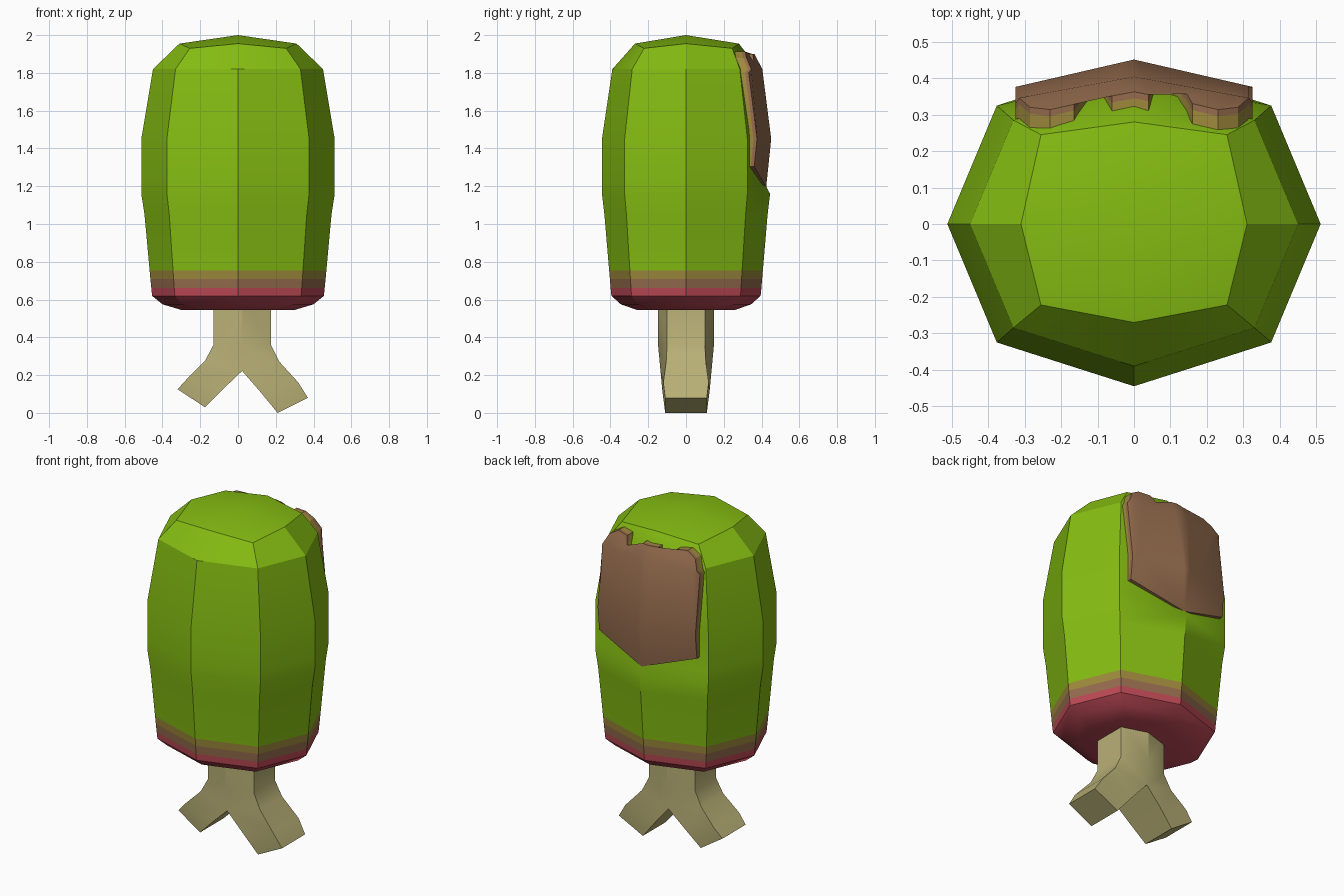
import bpy, bmesh, math
from mathutils import Vector

if "Cube" in bpy.data.objects:
    bpy.data.objects.remove(bpy.data.objects["Cube"])


def material(name, rgb):
    m = bpy.data.materials.new(name)
    m.diffuse_color = (*rgb, 1)
    m.use_nodes = True
    m.node_tree.nodes["Principled BSDF"].inputs["Base Color"].default_value = m.diffuse_color
    return m


green = material("green", (0.235, 0.51, 0.006))
olive = material("olive", (0.34, 0.25, 0.045))
brown = material("brown", (0.30, 0.15, 0.075))
red = material("red", (0.50, 0.065, 0.09))
wood = material("pale wood", (0.48, 0.43, 0.18))


def finish(bm, name, mats, normals=True):
    if normals:
        bmesh.ops.recalc_face_normals(bm, faces=bm.faces[:])
    me = bpy.data.meshes.new(name)
    bm.to_mesh(me)
    bm.free()
    ob = bpy.data.objects.new(name, me)
    bpy.context.collection.objects.link(ob)
    for m in mats:
        me.materials.append(m)
    bpy.ops.object.select_all(action='DESELECT')
    ob.select_set(True)
    bpy.context.view_layer.objects.active = ob
    bpy.ops.object.shade_smooth_by_angle(angle=math.radians(30))
    return ob


# Body: stacked eight-sided rings (z, x radius, y radius)
RINGS = [(0.545, 0.30, 0.26), (0.575, 0.40, 0.345), (0.62, 0.455, 0.395),
         (0.66, 0.459, 0.399), (0.71, 0.464, 0.403), (0.755, 0.468, 0.407),
         (1.05, 0.495, 0.432), (1.16, 0.512, 0.445), (1.22, 0.512, 0.445),
         (1.45, 0.512, 0.445), (1.82, 0.45, 0.39), (1.955, 0.31, 0.27)]
OCT = [(1, 0), (.735, .73), (0, 1), (-.735, .73),
       (-1, 0), (-.735, -.73), (0, -1), (.735, -.73)]
BACK_DENT = {1.22: 0.413, 1.45: 0.413, 1.82: 0.385, 1.955: 0.28}

bm = bmesh.new()
loops = []
for z, rx, ry in RINGS:
    ring = []
    for i, (cx, cy) in enumerate(OCT):
        x, y, h = cx * rx, cy * ry, z
        if i == 2:
            y = BACK_DENT.get(z, y)      # shallow hollow under the patch
        if z > 1.9 and i % 2:            # rounded corners of the top
            x, y, h = cx * 0.347, math.copysign(0.222 if cy < 0 else 0.245, cy), 1.93
        ring.append(bm.verts.new((x, y, h)))
    loops.append(ring)
for a, b in zip(loops, loops[1:]):
    for i in range(8):
        j = (i + 1) % 8
        bm.faces.new((a[i], a[j], b[j], b[i]))
bm.faces.new(loops[0][::-1])
tip = bm.verts.new((0, 0, 2.0))
for i in range(8):
    bm.faces.new((loops[-1][i], loops[-1][(i + 1) % 8], tip))
# Colour bands by height
for f in bm.faces:
    z = f.calc_center_median().z
    f.material_index = 3 if z < 0.66 else 2 if z < 0.71 else 1 if z < 0.755 else 0
finish(bm, "body", [green, olive, brown, red])


# Patch on the back: jagged outline (x, z) bent over the body
OUTLINE = [(0, 1.195), (0.325, 1.305), (0.325, 1.80), (0.285, 1.88), (0.23, 1.912),
           (0.16, 1.905), (0.145, 1.86), (0.10, 1.79), (0.06, 1.80), (0.04, 1.90),
           (-0.06, 1.90), (-0.105, 1.79), (-0.165, 1.905), (-0.23, 1.912),
           (-0.285, 1.88), (-0.325, 1.80), (-0.325, 1.305)]
CURVE = [(1.19, 0.424), (1.45, 0.451), (1.82, 0.404), (1.92, 0.352)]


def patch_y(x, z):
    for (z0, y0), (z1, y1) in zip(CURVE, CURVE[1:]):
        if z <= z1:
            break
    drop = 0.075 if z < 1.82 else 0.06
    return y0 + (y1 - y0) * (z - z0) / (z1 - z0) - drop * abs(x) / 0.325


bm = bmesh.new()
bm.faces.new([bm.verts.new((x, 0, z)) for x, z in OUTLINE])
bmesh.ops.triangulate(bm, faces=bm.faces[:])
for co, no in (((0, 0, 0), (1, 0, 0)), ((0, 0, 1.45), (0, 0, 1)), ((0, 0, 1.82), (0, 0, 1))):
    bmesh.ops.bisect_plane(bm, geom=bm.verts[:] + bm.edges[:] + bm.faces[:], dist=1e-5,
                           plane_co=co, plane_no=no)
for v in bm.verts:
    v.co.y = patch_y(v.co.x, v.co.z)
# Rim in two layers, the inner one olive and sunk in the body
for depth, mat in ((0.018, 0), (0.07, 1)):
    edges = [e for e in bm.edges if e.is_boundary]
    rim = {}
    for v in {v for e in edges for v in e.verts}:
        rim[v] = bm.verts.new(v.co - Vector((0, depth, 0)))
    for e in edges:
        a, b = e.verts
        bm.faces.new((a, b, rim[b], rim[a])).material_index = mat
bmesh.ops.recalc_face_normals(bm, faces=bm.faces[:])
if sum(f.normal.y * f.calc_area() for f in bm.faces) < 0:
    bmesh.ops.reverse_faces(bm, faces=bm.faces[:])
finish(bm, "back_patch", [brown, olive], normals=False)


# Forked stick: rows of (outer x, z, half depth) and (inner x, z, half depth)
RIGHT = [((.175, .58, .10), (.022, .58, .148)), ((.175, .36, .10), (.022, .36, .148)),
         ((.22, .27, .105), (.022, .222, .135)), ((.32, .16, .12), (.115, .115, .125)),
         ((.37, .08, .11), (.21, .0, .11))]
LEFT = [((-.13, .58, .10), (.022, .58, .148)), ((-.13, .36, .10), (.022, .36, .148)),
        ((-.175, .275, .105), (.022, .222, .135)), ((-.27, .18, .12), (-.08, .125, .125)),
        ((-.32, .125, .11), (-.175, .03, .11))]
bm = bmesh.new()
for rows in (RIGHT, LEFT):
    # corners: outer front, outer back, inner back, inner front
    secs = [[bm.verts.new((p[0], s * p[2], p[1]))
             for p, s in ((o, -1), (o, 1), (i, 1), (i, -1))] for o, i in rows]
    for n, (a, b) in enumerate(zip(secs, secs[1:])):
        for k in range(4):
            if k == 2 and n < 2:
                continue                 # halves join along the trunk
            j = (k + 1) % 4
            bm.faces.new((a[k], a[j], b[j], b[k]))
    bm.faces.new(secs[0])
    bm.faces.new(secs[-1])
bmesh.ops.remove_doubles(bm, verts=bm.verts[:], dist=1e-4)
finish(bm, "forked_stick", [wood])
